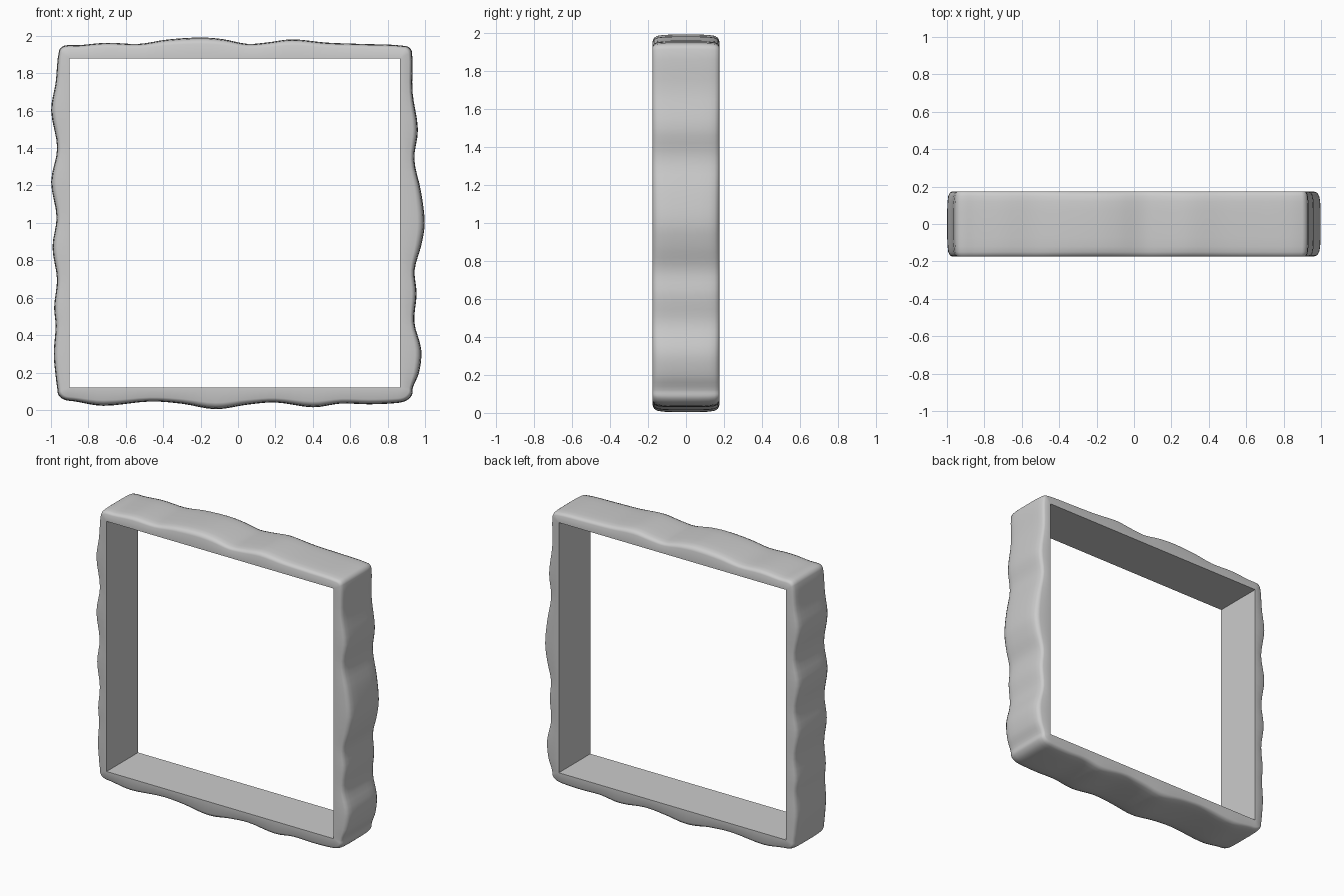
import bpy, bmesh
from mathutils import Vector

if "Cube" in bpy.data.objects:
    bpy.data.objects.remove(bpy.data.objects["Cube"])

# Wavy outer edge of each side: (position along the side, outer edge)
TOP = [(-.93, 1.947), (-.85, 1.95), (-.7, 1.963), (-.53, 1.957), (-.38, 1.98), (-.2, 1.991), (-.08, 1.982),
       (.05, 1.957), (.15, 1.964), (.29, 1.981), (.47, 1.964), (.65, 1.957), (.9, 1.945)]
RIGHT = [(1.915, .93), (1.7, .933), (1.5, .962), (1.34, .943), (1.17, .978), (1.0, .998), (.88, .98),
         (.75, .945), (.62, .955), (.47, .943), (.32, .98), (.2, .968), (.12, .935), (.08, .93)]
BOTTOM = [(.9, .05), (.85, .037), (.7, .03), (.55, .034), (.4, .014), (.2, .04), (.05, .028), (-.12, .004),
          (-.3, .033), (-.47, .045), (-.72, .022), (-.87, .045), (-.93, .055)]
LEFT = [(.08, -.96), (.12, -.967), (.18, -.975), (.3, -.985), (.45, -.975), (.55, -.983), (.7, -.968),
        (.87, -.992), (1.03, -.97), (1.22, -.999), (1.4, -.967), (1.6, -.999), (1.75, -.975), (1.92, -.957)]
X0, X1, Z0, Z1 = -.9, .867, .12, 1.88      # opening
HALF = .175                                # half depth

ctrl = [Vector(p) for p in TOP] + [Vector((b, a)) for a, b in RIGHT]
ctrl += [Vector(p) for p in BOTTOM] + [Vector((b, a)) for a, b in LEFT]


def smooth_loop(pts, n):
    """Closed spline through the points."""
    out = []
    for i in range(len(pts)):
        a, b, c, d = (pts[(i + k) % len(pts)] for k in (-1, 0, 1, 2))
        # tangents limited by segment length so close corner points do not overshoot
        length = (c - b).length
        m0 = (c - a).normalized() * length
        m1 = (d - b).normalized() * length
        for j in range(n):
            t = j / n
            out.append(b * (2*t**3 - 3*t**2 + 1) + m0 * (t**3 - 2*t**2 + t)
                       + c * (3*t**2 - 2*t**3) + m1 * (t**3 - t**2))
    return out


outline = smooth_loop(ctrl, 4)

# Closed bar section: (fraction from opening to outer edge, depth)
half = [(0, HALF), (.7, HALF), (.85, .168), (.94, .15), (.98, .12), (1, .07)]
section = [(t, -y) for t, y in half] + [(1, 0)] + [(t, y) for t, y in reversed(half)]

bm = bmesh.new()
rings = []
for p in outline:
    q = Vector((min(max(p.x, X0), X1), min(max(p.y, Z0), Z1)))
    ring = []
    for t, y in section:
        r = q.lerp(p, t)
        ring.append(bm.verts.new((r.x, y, r.y)))
    rings.append(ring)
for i, a in enumerate(rings):
    b = rings[(i + 1) % len(rings)]
    for k in range(len(section)):
        m = (k + 1) % len(section)         # last step closes the inner wall
        bm.faces.new((a[k], b[k], b[m], a[m]))
bmesh.ops.remove_doubles(bm, verts=bm.verts, dist=.0005)
bmesh.ops.recalc_face_normals(bm, faces=bm.faces)
me = bpy.data.meshes.new("wavy_frame")
bm.to_mesh(me)
bm.free()
frame = bpy.data.objects.new("wavy_frame", me)
bpy.context.collection.objects.link(frame)
bpy.context.view_layer.objects.active = frame
frame.select_set(True)
bpy.ops.object.shade_smooth_by_angle(angle=1.0)
